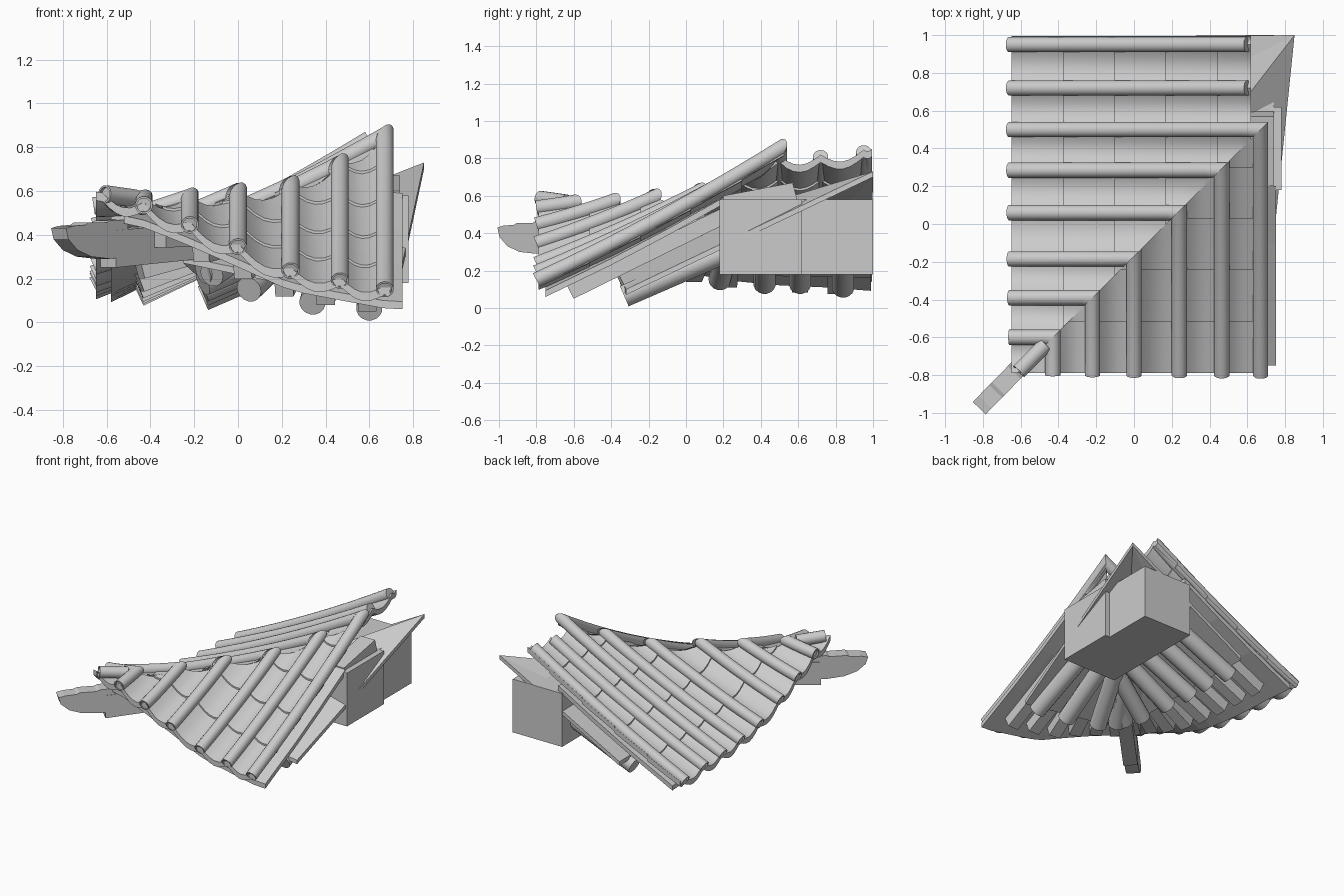
import bpy, bmesh, math
from mathutils import Vector

if "Cube" in bpy.data.objects:
    bpy.data.objects.remove(bpy.data.objects["Cube"])

grey = bpy.data.materials.new("plain grey")
grey.use_nodes = True
grey.diffuse_color = (0.6, 0.6, 0.6, 1)
grey.node_tree.nodes["Principled BSDF"].inputs["Base Color"].default_value = (0.6, 0.6, 0.6, 1)

C = 0.17          # hip line: x - y = C
EAVE = -0.8


def finish(bm, name):
    bmesh.ops.recalc_face_normals(bm, faces=bm.faces)
    me = bpy.data.meshes.new(name)
    bm.to_mesh(me)
    bm.free()
    me.materials.append(grey)
    ob = bpy.data.objects.new(name, me)
    bpy.context.collection.objects.link(ob)
    return ob


def place(side, u, v, z):
    """u runs along the eave, v runs up the slope"""
    return Vector((u, v, z)) if side == "right" else Vector((v + C, u - C, z))


# roof curve: position along eave, eave height, hip height
CORNER_CURVE = [(-.65, .59, .57), (-.43, .535, .565), (-.22, .445, .57), (0, .345, .59)]
CURVES = {"right": CORNER_CURVE + [(.24, .235, .62), (.465, .19, .72), (.67, .15, .85), (.9, .14, .87)],
          "left": CORNER_CURVE + [(.24, .265, .62), (.465, .23, .72), (.67, .21, .85), (.9, .2, .86),
                                  (1.2, .175, .9)]}


def roof(side, u, v):
    curve = CURVES[side]
    k = max(i for i in range(len(curve) - 1) if i == 0 or curve[i][0] <= u)
    a, b = curve[k], curve[k + 1]
    f = (u - a[0]) / (b[0] - a[0])
    low, high = (a[j] + (b[j] - a[j]) * f for j in (1, 2))
    t = (v - EAVE) / max(min(u, .69) - C - EAVE, .1)
    return low + (high - low) * (t + .15 * (t * t - t))


def loft(bm, rings):
    """skin a list of vertex rings and cap both ends"""
    rings = [[bm.verts.new(p) for p in r] for r in rings]
    n = len(rings[0])
    for a, b in zip(rings, rings[1:]):
        for i in range(n):
            bm.faces.new((a[i], a[(i + 1) % n], b[(i + 1) % n], b[i]))
    bm.faces.new(rings[0])
    bm.faces.new(rings[-1][::-1])


def rod(bm, pts, r, sides, recess=False):
    d = pts[-1] - pts[0]
    q = d.to_track_quat('Z', 'Y')

    def ring(p, rad):
        return [p + q @ Vector((rad * math.cos(math.tau * (i + .5) / sides),
                                rad * math.sin(math.tau * (i + .5) / sides), 0)) for i in range(sides)]
    rings = [ring(p, r) for p in pts]
    if recess:
        inner = r * .78
        rings = [ring(pts[0] + d.normalized() * .015, inner), ring(pts[0], inner)] + rings
    loft(bm, rings)


def prism(name, pts, offset):
    bm = bmesh.new()
    off = Vector(offset)
    loft(bm, [[Vector(p) for p in pts], [Vector(p) + off for p in pts]])
    return finish(bm, name)


def box(name, lo, hi):
    return prism(name, [(lo[0], lo[1], lo[2]), (hi[0], lo[1], lo[2]), (hi[0], hi[1], lo[2]),
                        (lo[0], hi[1], lo[2])], (0, 0, hi[2] - lo[2]))


def trim(bm, side):
    """mitre a slope at the hip line"""
    bmesh.ops.bisect_plane(bm, geom=bm.verts[:] + bm.edges[:] + bm.faces[:], plane_co=(C, 0, 0),
                           plane_no=(1, -1, 0), clear_inner=side == "right", clear_outer=side == "left")


def gather(u, amount):
    """pull the upper end of a rafter toward the corner block"""
    return u if u > .45 else .45 + (u - .45) * amount


TUBES = {"right": [-.43, -.22, 0, .24, .465, .67],
         "left": [-.43, -.22, -.015, .23, .455, .67, .89, 1.12]}
PAN_EDGE = {"right": .695, "left": 1.165}
BOARD_EDGE = {"right": .752, "left": 1.16}
START = {"right": EAVE, "left": -.83}
TOP = {"right": .55, "left": .45}
ROUND_ENDS = {"right": [(-.12, .22), (.05, .15), (.34, .09), (.6, .063)],
              "left": [(-.12, .23), (.07, .18), (.35, .15), (.59, .13), (.78, .13), (1.01, .11)]}

smooth = []
for side in ("right", "left"):
    # round cover tiles
    bm = bmesh.new()
    for u in TUBES[side]:
        v0, v1 = START[side], (.43 if u > .7 else u - C + .08)
        pts = []
        for i in range(9):
            v = v0 + (v1 - v0) * i / 8
            pts.append(place(side, u, v, roof(side, u, v)))
        rod(bm, pts, .041, 16, True)
    trim(bm, side)
    smooth.append(finish(bm, side + "_cover_tiles"))

    # concave pan tiles in overlapping rows
    bm = bmesh.new()
    borders = [-.62] + TUBES[side] + [PAN_EDGE[side]]
    for a, b in zip(borders, borders[1:]):
        dip = .05 * min(1, (b - a) / .2)
        v = START[side] + .012
        while v < TOP[side] - .02:
            end = min(v + .272, TOP[side])
            rings = []
            for j in range(4):
                w = v + (end - v) * j / 3
                top, bottom = [], []
                for i in range(7):
                    f = i / 6
                    u = a + (b - a) * f
                    z = roof(side, u, w) - dip * math.sin(math.pi * f) + .012 * (1 - j / 3)
                    top.append(place(side, u, w, z))
                    bottom.append(place(side, u, w, z - .04))
                rings.append(top + bottom[::-1])
            loft(bm, rings)
            v = end
    trim(bm, side)
    smooth.append(finish(bm, side + "_pan_tiles"))

    # eave board tucked under the tiles
    bm = bmesh.new()
    rings = []
    for i in range(15):
        u = -.52 + (BOARD_EDGE[side] + .52) * i / 14
        line = [(v, roof(side, u, v) - .075) for v in (-.75, -.4, -.1, .2)]
        rings.append([place(side, u, v, z) for v, z in line] +
                     [place(side, u, v, z - .035) for v, z in line[::-1]])
    loft(bm, rings)
    trim(bm, side)
    finish(bm, side + "_eave_board")

    # round rafters fanning out from the corner block
    bm = bmesh.new()
    for u, z in ROUND_ENDS[side]:
        rod(bm, [place(side, u, -.33, z), place(side, gather(u, .4), .2, z + .23)], .06, 16)
    smooth.append(finish(bm, side + "_round_rafters"))

    # square flying rafters above them
    bm = bmesh.new()
    for i in range(6 if side == "right" else 8):
        u = -.36 + .19 * i
        top = gather(u, .45)
        v = min(.2, top - C - .05)
        rod(bm, [place(side, u, -.62, roof(side, u, -.62) - .16),
                 place(side, top, v, roof(side, top, v) - .18)], .06, 4)
    finish(bm, side + "_flying_rafters")

# lower boards resting on the round rafters
CORNER, PEAK = (-.25, -.42, .3), (.85, 1, .73)
prism("right_lower_board", [CORNER, (.715, -.32, .1), PEAK], (0, 0, -.03))
prism("left_lower_board", [CORNER, (-.14, .5, .2), PEAK], (0, 0, -.03))
prism("left_rear_lower_board", [(-.14, .5, .2), (-.14, .99, .19), PEAK], (0, 0, -.03))

# corner block and the slab on it
box("corner_block", (.33, .18, .18), (.78, .62, .58))
box("rear_block", (.33, .62, .18), (.74, 1, .58))
prism("block_slab", [(.74, .2, .54), (.74, .2, .6), (.74, .57, .67), (.74, .6, .56)], (-.12, 0, 0))

# hip beam with its carved end
along = Vector((-.70, -.714, 0))
across = Vector((.714, -.70, 0))


def hip_part(name, profile, width):
    base = Vector((-.55, -.7, 0)) - across * width / 2
    return prism(name, [base + along * s + Vector((0, 0, z)) for s, z in profile], across * width)


hip_part("hip_beam", [(.06, .25), (.06, .42), (-1.2, .5), (-1.2, .34)], .1)
hip_part("hip_beam_end", [(-.02, .3), (.1, .29), (.22, .3), (.31, .33), (.37, .38), (.385, .43),
                          (.34, .44), (.26, .445), (.24, .455), (.12, .455), (.1, .465), (-.02, .47)], .095)

# short tube closing the foot of the hip
bm = bmesh.new()
rod(bm, [Vector((-.61, -.78, .585)), Vector((-.47, -.64, .565))], .042, 16, True)
smooth.append(finish(bm, "hip_end_tile"))

bpy.ops.object.select_all(action='DESELECT')
for ob in smooth:
    ob.select_set(True)
bpy.context.view_layer.objects.active = smooth[0]
bpy.ops.object.shade_smooth_by_angle(angle=math.radians(35))
